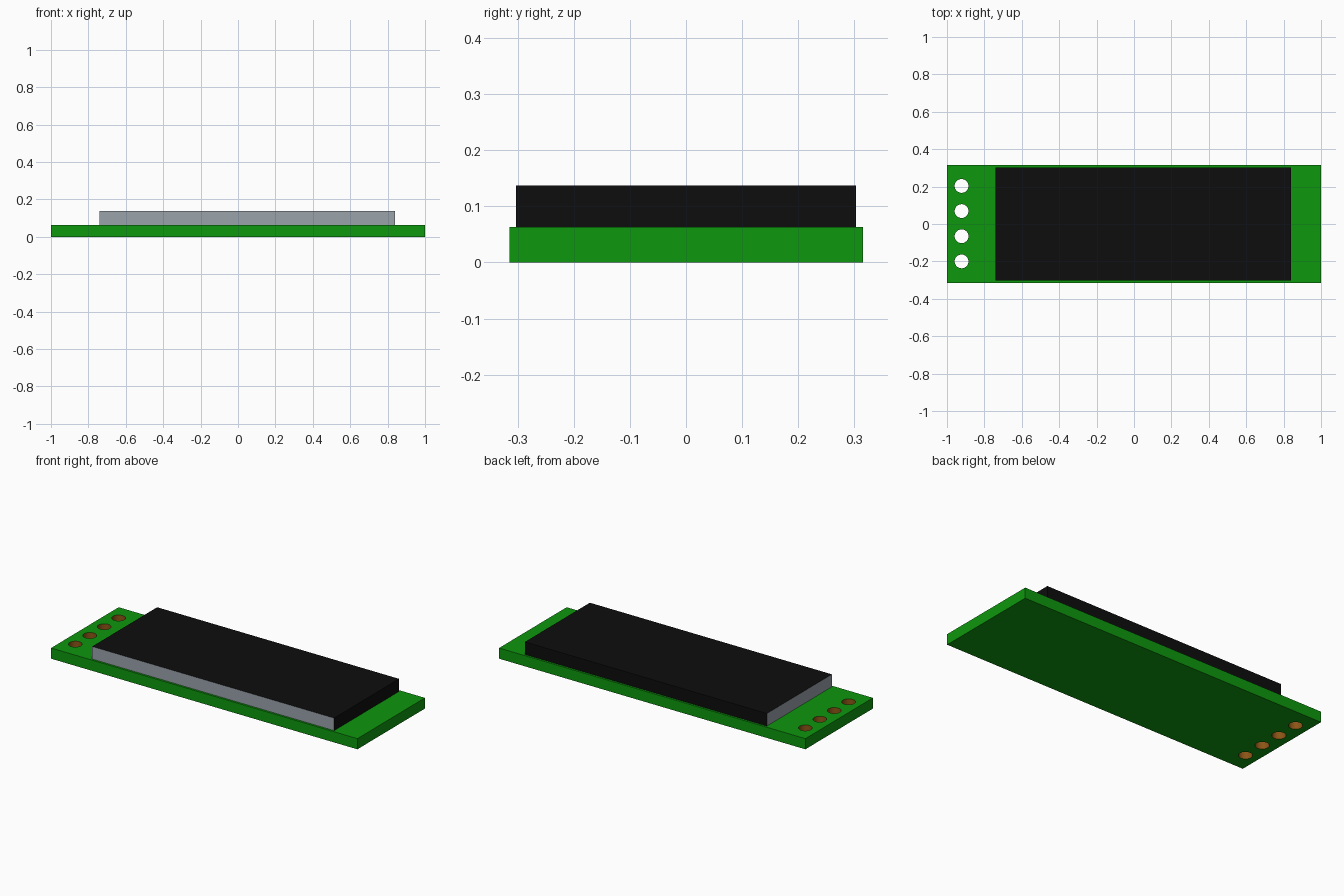
import bpy, bmesh, math
from mathutils import Vector

cube = bpy.data.objects.get("Cube")
if cube:
    bpy.data.objects.remove(cube, do_unlink=True)


def material(name, rgb):
    m = bpy.data.materials.new(name)
    m.use_nodes = True
    m.diffuse_color = (*rgb, 1)
    m.node_tree.nodes["Principled BSDF"].inputs["Base Color"].default_value = (*rgb, 1)
    return m


green = material("board green", (0.004, 0.31, 0.004))
copper = material("copper", (0.26, 0.09, 0.008))
black = material("screen black", (0.004, 0.004, 0.004))
grey = material("panel grey", (0.32, 0.36, 0.40))


def finish(bm, name, mats):
    bmesh.ops.recalc_face_normals(bm, faces=bm.faces)
    mesh = bpy.data.meshes.new(name)
    bm.to_mesh(mesh)
    bm.free()
    for m in mats:
        mesh.materials.append(m)
    ob = bpy.data.objects.new(name, mesh)
    bpy.context.collection.objects.link(ob)
    return ob


BOARD_H, HALF_Y, TOP = 0.063, 0.315, 0.137
HOLE_X, HOLE_R, SIDES = -0.922, 0.037, 32
HOLE_YS = [-0.2 + i * 0.1345 for i in range(4)]

# Circuit board: outline with four holes, filled and extruded
bm = bmesh.new()


def loop(points):
    vs = [bm.verts.new((x, y, 0)) for x, y in points]
    return [bm.edges.new((vs[i - 1], vs[i])) for i in range(len(vs))]


edges = loop([(-1, -HALF_Y), (1, -HALF_Y), (1, HALF_Y), (-1, HALF_Y)])
for cy in HOLE_YS:
    edges += loop([(HOLE_X + HOLE_R * math.cos(2 * math.pi * k / SIDES),
                    cy + HOLE_R * math.sin(2 * math.pi * k / SIDES)) for k in range(SIDES)])
bmesh.ops.triangle_fill(bm, edges=edges, use_beauty=True, normal=(0, 0, 1))
# Keep the holes open
inside = [f for f in bm.faces if any(
    (f.calc_center_median() - Vector((HOLE_X, cy, 0))).length < HOLE_R * 0.99
    and all((v.co - Vector((HOLE_X, cy, 0))).length < HOLE_R * 1.01 for v in f.verts)
    for cy in HOLE_YS)]
bmesh.ops.delete(bm, geom=inside, context='FACES_ONLY')
ext = bmesh.ops.extrude_face_region(bm, geom=bm.faces[:], use_keep_orig=True)
bmesh.ops.translate(bm, vec=(0, 0, BOARD_H),
                    verts=[g for g in ext["geom"] if isinstance(g, bmesh.types.BMVert)])
bm.normal_update()
# Plated hole walls are copper
for f in bm.faces:
    c = f.calc_center_median()
    if abs(f.normal.z) < 0.5 and abs(c.x) < 0.99 and abs(c.y) < HALF_Y - 0.01:
        f.material_index = 1
        f.smooth = True
board = finish(bm, "circuit_board", [green, copper])
bpy.context.view_layer.objects.active = board
board.select_set(True)
bpy.ops.object.shade_smooth_by_angle(angle=math.radians(30))
board.select_set(False)

# Display panel: black, with grey front and right side faces
bm = bmesh.new()
bmesh.ops.create_cube(bm, size=1)
for v in bm.verts:
    v.co = (0.05 + v.co.x * 1.58, v.co.y * 0.606, BOARD_H + (v.co.z + 0.5) * (TOP - BOARD_H))
bm.normal_update()
for f in bm.faces:
    if f.normal.y < -0.5 or f.normal.x < -0.5:
        f.material_index = 1
finish(bm, "display_panel", [black, grey])
